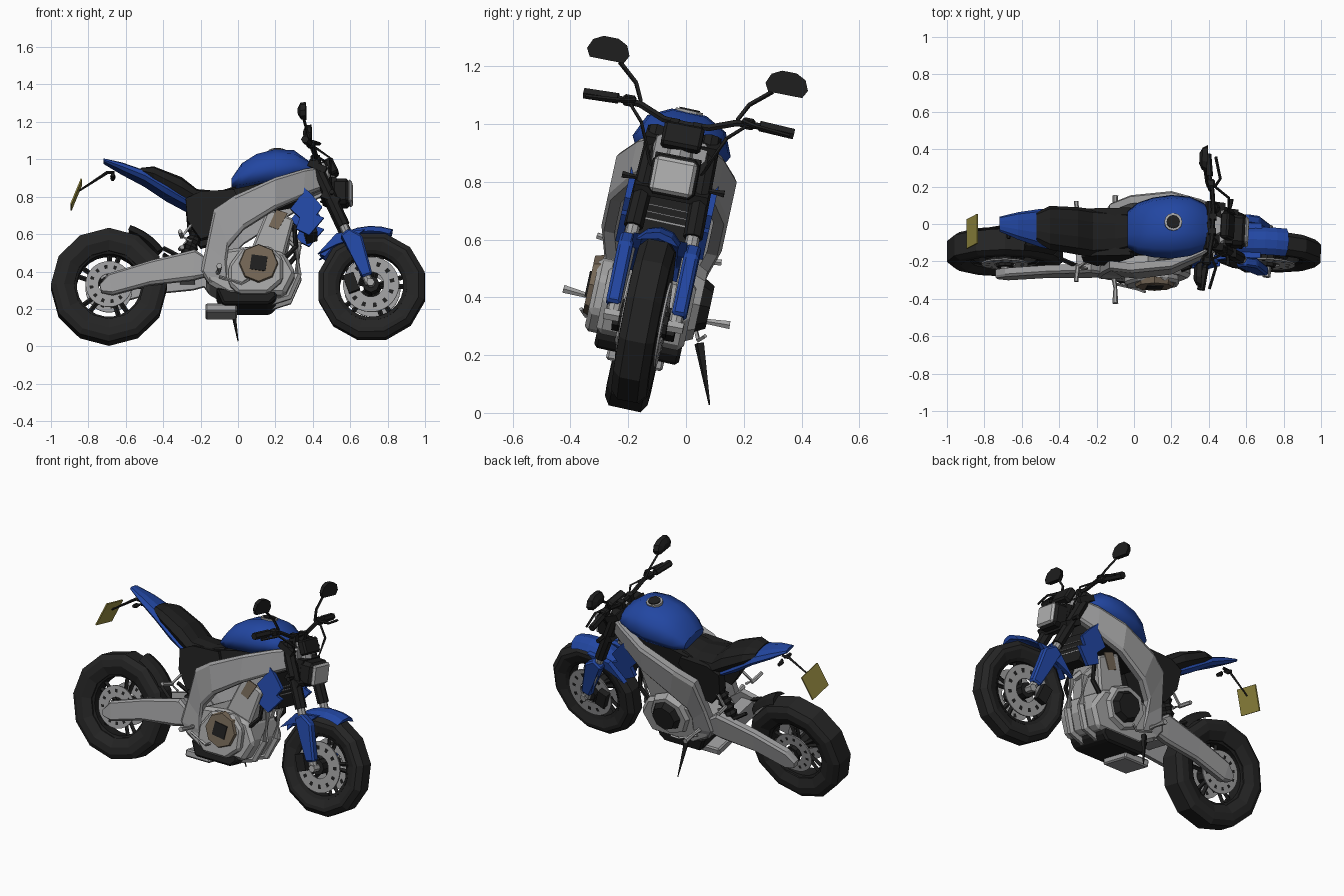
import bpy, bmesh
from math import sin, cos, pi, radians
from mathutils import Vector, Matrix

if "Cube" in bpy.data.objects:
    bpy.data.objects.remove(bpy.data.objects["Cube"])


def material(name, rgb):
    m = bpy.data.materials.new(name)
    m.use_nodes = True
    m.diffuse_color = (*rgb, 1)
    m.node_tree.nodes["Principled BSDF"].inputs["Base Color"].default_value = (*rgb, 1)
    return m


BLACK = material("black plastic", (.013, .013, .013))
RUBBER = material("tyre rubber", (.018, .018, .018))
BLUE = material("blue paint", (.016, .062, .36))
GREY = material("frame grey", (.33, .33, .335))
METAL = material("engine metal", (.37, .37, .37))
SILVER = material("light silver", (.45, .45, .45))
BRONZE = material("bronze cover", (.17, .13, .09))
YELLOW = material("plate yellow", (.32, .27, .055))

# The whole machine leans on its side stand; the front end is turned slightly
LEAN = Matrix.Translation((0, -.212, .02)) @ Matrix.Rotation(radians(-12.3), 4, 'X')
HEAD = Vector((.45, 0, .9))
STEER = (Matrix.Translation(HEAD) @ Matrix.Rotation(radians(-3), 4, Vector((-.42, 0, .91)))
         @ Matrix.Translation(-HEAD))
REAR, FRONT = (-.69, .305), (.715, .305)


def finish(name, bm, mat, mirror=False, steer=False, bevel=0, smooth=False, extra=None):
    if bevel:
        bmesh.ops.bevel(bm, geom=bm.edges[:], offset=bevel, segments=1, affect='EDGES')
    if mirror:
        copy = bmesh.ops.duplicate(bm, geom=bm.verts[:] + bm.edges[:] + bm.faces[:])["geom"]
        for v in copy:
            if isinstance(v, bmesh.types.BMVert):
                v.co.y *= -1
    bmesh.ops.recalc_face_normals(bm, faces=bm.faces[:])
    bm.transform(LEAN @ STEER if steer else LEAN)
    for f in bm.faces:
        f.smooth = smooth and len(f.verts) == 4
    me = bpy.data.meshes.new(name)
    bm.to_mesh(me)
    bm.free()
    me.materials.append(mat)
    if extra:
        me.materials.append(extra)
    ob = bpy.data.objects.new(name, me)
    bpy.context.scene.collection.objects.link(ob)
    return ob


def skin(rings, loop=False):
    """Join rings of points into a closed skin."""
    bm = bmesh.new()
    vs = [[bm.verts.new(p) for p in ring] for ring in rings]
    n = len(vs[0])
    for i in range(len(vs) - (not loop)):
        a, b = vs[i], vs[(i + 1) % len(vs)]
        for j in range(n):
            k = (j + 1) % n
            bm.faces.new((a[j], a[k], b[k], b[j]))
    if not loop:
        bm.faces.new(vs[0])
        bm.faces.new(vs[-1])
    return bm


def plate(name, pts, y0, y1, mat, **kw):
    return finish(name, skin([[(x, y, z) for x, z in pts] for y in (y0, y1)]), mat, **kw)


def strip(name, stations, thick, mat, **kw):
    """Chamfered beam from stations of top x, z, bottom x, z and outer y."""
    rings = [[(a, y - thick, b), (a, y - .012, b), (a * .9 + c * .1, y, b * .9 + d * .1),
              (a * .1 + c * .9, y, b * .1 + d * .9), (c, y - .012, d), (c, y - thick, d)]
             for a, b, c, d, y in stations]
    return finish(name, skin(rings), mat, **kw)


def tube(name, pts, r, mat, n=6, **kw):
    pts = [Vector(p) for p in pts]
    rs = r if isinstance(r, (list, tuple)) else [r] * len(pts)
    rings = []
    for i, p in enumerate(pts):
        q = (pts[min(i + 1, len(pts) - 1)] - pts[max(i - 1, 0)]).to_track_quat('Z', 'Y')
        rings.append([p + q @ Vector((rs[i] * cos(2 * pi * k / n), rs[i] * sin(2 * pi * k / n), 0))
                      for k in range(n)])
    return finish(name, skin(rings), mat, **kw)


def box(name, c, s, mat, tilt=0, **kw):
    bm = bmesh.new()
    bmesh.ops.create_cube(bm, size=1)
    bm.transform(Matrix.Translation(c) @ Matrix.Rotation(radians(tilt), 4, 'Y') @ Matrix.Diagonal((*s, 1)))
    return finish(name, bm, mat, **kw)


def lathe(name, centre, prof, mat, n, phase=.5, **kw):
    rings = [[(centre[0] + r * cos(a), y, centre[1] + r * sin(a)) for r, y in prof]
             for a in (2 * pi * (i + phase) / n for i in range(n))]
    return finish(name, skin(rings, True), mat, **kw)


def body(name, sections, mat, side=0, **kw):
    """Rounded shell from sections of x, half width, bottom z and top z."""
    half = [(.35, 1), (.8, .78), (1, .35), (.8, 0)]
    outline = half + [(-y, t) for y, t in reversed(half)]
    return finish(name, skin([[(x, side + w * y, lo + (hi - lo) * t) for y, t in outline]
                              for x, w, lo, hi in sections]), mat, **kw)


def guard(name, centre, start, end, r, w, mat, **kw):
    """Curved mudguard around an axle, angles in degrees."""
    prof = [(r - .03, -w), (r, -w * .6), (r + .012, 0), (r, w * .6), (r - .03, w), (r - .012, 0)]
    angles = [radians(start + (end - start) * i / 7) for i in range(8)]
    return finish(name, skin([[(centre[0] + q * cos(a), y, centre[1] + q * sin(a)) for q, y in prof]
                              for a in angles]), mat, **kw)


def wheel(label, c, R, w, tread, disc, phase, steer):
    kw = dict(steer=steer)
    half = [(.187, .7), (.24, 1), (R - .03, .97), (R, tread)]
    lathe(label + "_tyre", c, [(r, w * y) for r, y in half] + [(r, -w * y) for r, y in reversed(half)],
          RUBBER, 12, phase, **kw)
    lathe(label + "_rim", c, [(.172, .04), (.192, .05), (.192, -.05), (.172, -.04)], BLACK, 24, **kw)
    # Brake discs with a ring of dark vents
    rim = [disc * .45, disc * .68, disc * .84, disc]
    d = lathe(label + "_brake_discs", c, [(r, .064) for r in rim] + [(r, .072) for r in reversed(rim)],
              GREY, 36, mirror=True, extra=BLACK, **kw)
    for i, f in enumerate(d.data.polygons):
        if i % 8 in (1, 5) and i // 8 % 3 == 0:
            f.material_index = 1
    tube(label + "_hub", [(c[0], -.085, c[1]), (c[0], .085, c[1])], .045, BLACK, 8, **kw)
    tube(label + "_axle", [(c[0], -.14, c[1]), (c[0], .14, c[1])], .022, METAL, **kw)
    for i in range(10):
        a = 2 * pi * (i // 2) / 5 + (i % 2) * .3
        tube(f"{label}_spoke_{i}", [(c[0] + r * cos(a), 0, c[1] + r * sin(a)) for r in (.03, .185)],
             .013, BLACK, 4, **kw)


wheel("rear", REAR, .311, .078, .72, .125, 0, False)
wheel("front", FRONT, .293, .064, .55, .15, .5, True)

# Frame and swing arm
strip("main_spar", [(.48, .95, .49, .84, .09), (.36, .92, .35, .77, .155), (.2, .86, .2, .69, .213),
                    (-.02, .76, .03, .58, .213), (-.13, .69, -.05, .49, .185), (-.17, .5, -.06, .41, .165),
                    (-.2, .36, -.05, .34, .16), (-.16, .3, -.05, .29, .15)], .05, GREY, mirror=True)
strip("swing_arm", [(-.74, .29, -.73, .25, .14), (-.69, .35, -.67, .235, .145), (-.47, .42, -.47, .29, .145),
                    (-.23, .48, -.24, .315, .15), (-.15, .42, -.15, .34, .15)], .045, GREY, mirror=True)
box("swing_arm_bridge", (-.27, 0, .39), (.08, .24, .1), GREY)
tube("steering_head", [(.44, 0, .97), (.5, 0, .82)], .05, GREY, 8)
box("steering_gusset", (.43, 0, .88), (.1, .16, .1), GREY, tilt=-20)

# Tank, seat and tail
body("fuel_tank", [(-.035, .1, .84, .89), (.02, .14, .84, .97), (.1, .163, .85, 1.02), (.2, .174, .86, 1.045),
                   (.3, .162, .88, 1.04), (.37, .13, .9, .99), (.43, .08, .92, .95)], BLUE, smooth=True)
tube("filler_ring", [(.21, 0, 1.03), (.21, 0, 1.052)], .048, METAL, 12)
tube("filler_cap", [(.21, 0, 1.04), (.21, 0, 1.057)], .036, BLACK, 12)
body("seat", [(-.52, .08, .91, .95), (-.45, .12, .87, .955), (-.3, .13, .78, .895), (-.22, .13, .74, .83),
              (-.1, .12, .74, .82), (-.01, .1, .77, .85)], BLACK)
body("tail", [(-.72, .04, .985, 1.005), (-.62, .075, .93, .98), (-.5, .105, .87, .935),
              (-.38, .115, .79, .87), (-.27, .115, .73, .79)], BLUE)
plate("side_panel", [(-.28, .76), (-.27, .64), (-.2, .54), (-.13, .56), (0, .76), (-.02, .81), (-.2, .8)],
      .07, .13, BLACK, mirror=True)
box("air_box", (.14, 0, .79), (.38, .22, .12), BLACK, tilt=-12)

# Tail holder, plate and lights
tube("plate_arm", [(-.66, 0, .93), (-.7, 0, .93), (-.85, 0, .83)], [.01, .009, .005], BLACK, 4)
box("number_plate", (-.865, 0, .81), (.008, .16, .15), YELLOW, tilt=22)
tube("rear_indicator", [(-.66, .01, .91), (-.67, .03, .905), (-.67, .06, .905)], [.006, .014, .01], BLACK, mirror=True)
guard("rear_hugger", REAR, 35, 71, .345, .06, BLACK)
tube("hugger_stay", [(-.4, .08, .5), (-.3, .11, .44)], .012, BLACK, 4, mirror=True)
tube("shock_spring", [(-.19 - .007 * i, .075, .7 - .018 * i) for i in range(16)], [.03, .042] * 8, BLACK, 8)
tube("shock_rod", [(-.18, .075, .72), (-.31, .075, .4)], .02, METAL)
tube("passenger_peg_bracket", [(-.24, .12, .63), (-.3, .14, .55), (-.25, .14, .52)], .009, METAL, 4, mirror=True)
tube("passenger_peg", [(-.3, .13, .55), (-.31, .22, .56)], .012, METAL, mirror=True)

# Engine
plate("crankcase", [(-.17, .4), (-.06, .48), (.1, .5), (.25, .46), (.31, .35), (.25, .23), (-.05, .23), (-.17, .3)],
      -.155, .155, METAL, bevel=.02)
plate("cylinder", [(.06, .46), (.16, .71), (.3, .65), (.24, .42)], -.125, .125, METAL, bevel=.012)
plate("cylinder_badge", [(.165, .61), (.205, .7), (.265, .68), (.215, .59)], .122, .13, BRONZE, mirror=True)
plate("cover_base", [(-.05, .38), (.02, .48), (.17, .49), (.24, .42), (.24, .3), (.16, .23), (0, .23), (-.05, .28)],
      -.195, -.13, METAL, bevel=.015)
tube("clutch_cover", [(.11, -.18, .39), (.11, -.212, .39)], [.11, .1], BRONZE, 8)
box("clutch_centre", (.11, -.21, .39), (.085, .016, .08), BLACK, tilt=8)
tube("generator_base", [(.09, .14, .4), (.09, .18, .4)], [.14, .12], METAL, 8)
tube("generator_cover", [(.1, .17, .4), (.1, .215, .4)], [.1, .075], BLACK, 8)
plate("belly_pan", [(-.12, .27), (.2, .27), (.21, .22), (.17, .18), (-.08, .18)], -.15, .15, BLACK, bevel=.012)
box("silencer", (-.09, 0, .17), (.17, .2, .045), GREY, bevel=.008)
tube("exhaust_pipe", [(.26, .05, .6), (.32, .055, .53), (.32, .06, .36), (.27, .06, .24), (.14, .06, .2)],
     .023, METAL, mirror=True)
tube("coolant_hose", [(.3, .1, .62), (.31, .12, .5), (.24, .13, .42)], .014, BLACK, mirror=True)
tube("rider_peg", [(-.11, .14, .35), (-.1, .21, .35), (-.1, .295, .355)], [.014, .01, .016], METAL, mirror=True)
tube("foot_pedal", [(-.1, .18, .32), (.02, .2, .28), (.06, .22, .3)], .008, METAL, 4, mirror=True)
tube("side_stand", [(-.035, .205, .27), (0, .285, .07)], [.018, .003], BLACK, 4)

# Radiator and shrouds
box("radiator", (.37, 0, .67), (.06, .24, .2), BLACK, tilt=-15)
for i in range(4):
    box(f"radiator_slat_{i}", (.395 + .007 * i, 0, .63 + .025 * i), (.01, .18, .005), GREY)
plate("shroud", [(.34, .83), (.4, .77), (.45, .71), (.42, .665), (.46, .65), (.38, .555), (.31, .59),
                 (.33, .65), (.28, .7), (.32, .75)], .13, .155, BLUE, mirror=True)

# Fork and front mudguard
turn = dict(steer=True)
both = dict(steer=True, mirror=True)
tube("fork_upper", [(.41, .095, .97), (.57, .105, .62)], .034, BLACK, 8, **both)
tube("fork_lower", [(.56, .105, .64), (.71, .11, .3)], .024, METAL, 8, **both)
plate("fork_guard", [(.55, .56), (.6, .6), (.67, .56), (.725, .35), (.665, .33), (.62, .46)], .09, .142, BLUE,
      bevel=.01, **both)
box("brake_caliper", (.61, .09, .31), (.06, .04, .1), BLACK, tilt=-20, **both)
guard("front_mudguard", FRONT, 70, 148, .32, .075, BLUE, **turn)
plate("mudguard_side", [(.43, .47), (.53, .58), (.68, .6), (.62, .55), (.53, .52)], .065, .095, BLUE, **both)
for label, x, z in (("upper", .43, .94), ("lower", .5, .77)):
    box(label + "_fork_clamp", (x, 0, z), (.1, .26, .035), BLACK, tilt=24, **turn)

# Headlight and instruments
box("headlight_shell", (.55, 0, .815), (.1, .165, .14), BLACK, bevel=.02, **turn)
box("headlight_lens", (.6, 0, .815), (.025, .15, .125), SILVER, bevel=.012, **turn)
box("headlight_bracket", (.5, 0, .85), (.06, .16, .08), BLACK, **turn)
box("instrument_panel", (.5, 0, .955), (.05, .14, .09), BLACK, tilt=-25, bevel=.01, **turn)
tube("front_indicator", [(.5, .1, .79), (.51, .15, .79), (.51, .18, .79)], [.006, .01, .014], BLACK, **both)

# Handlebar, levers and mirrors
box("bar_riser", (.42, .04, .98), (.04, .03, .07), BLACK, **both)
tube("handlebar", [(.42, 0, 1.0), (.42, .08, 1.005), (.41, .17, 1.04), (.385, .27, 1.045)], .013, BLACK, **both)
tube("grip", [(.39, .25, 1.045), (.375, .37, 1.04)], .021, BLACK, **both)
box("switch_box", (.4, .21, 1.045), (.045, .045, .04), BLACK, bevel=.008, **both)
tube("lever", [(.42, .19, 1.05), (.45, .24, 1.04), (.42, .36, 1.03)], .008, BLACK, 4, **both)
tube("control_cable", [(.42, .2, 1.03), (.5, .15, .98), (.5, .09, .84), (.44, .06, .78)], .007, BLACK, 4, **both)
tube("mirror_stem", [(.4, .17, 1.05), (.38, .2, 1.11), (.365, .27, 1.17)], .008, BLACK, 4, **both)
body("mirror", [(.335, .03, 1.19, 1.22), (.35, .06, 1.168, 1.248), (.378, .075, 1.168, 1.248)],
     BLACK, side=.315, **both)
